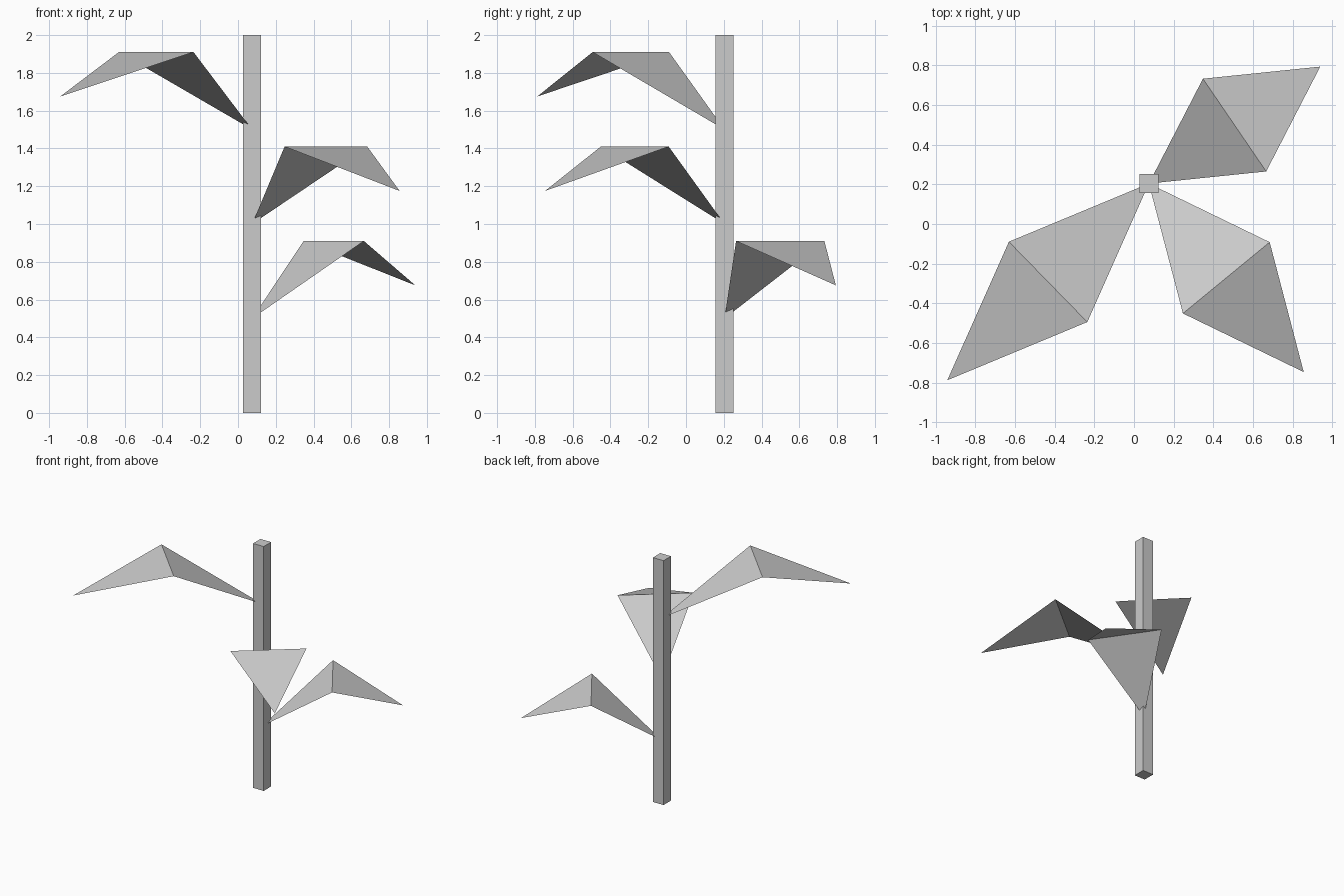
import bpy
from math import radians
from mathutils import Matrix, Vector

cube = bpy.data.objects.get("Cube")
if cube:
    bpy.data.objects.remove(cube, do_unlink=True)

grey = bpy.data.materials.new("light_grey")
grey.use_nodes = True
grey.diffuse_color = (0.6, 0.6, 0.6, 1)
grey.node_tree.nodes["Principled BSDF"].inputs["Base Color"].default_value = (0.6, 0.6, 0.6, 1)

CENTRE = Vector((0.075, 0.204, 0))
HALF_WIDTH = 0.283

# Square stem
bpy.ops.mesh.primitive_cube_add(size=1, location=CENTRE + Vector((0, 0, 1)))
stem = bpy.context.object
stem.name = "stem"
stem.scale = (0.096, 0.096, 2)
stem.data.materials.append(grey)


def add_leaf(name, height, angle, reach):
    """Thin diamond leaf, rising to a fold and drooping to its tip."""
    verts = [(0, 0, 0), (reach, -HALF_WIDTH, 0.41),
             (reach, HALF_WIDTH, 0.41), (2 * reach, 0, 0.175)]
    mesh = bpy.data.meshes.new(name)
    mesh.from_pydata(verts, [], [(0, 1, 2), (1, 3, 2)])
    mesh.materials.append(grey)
    leaf = bpy.data.objects.new(name, mesh)
    leaf.matrix_world = (Matrix.Translation(CENTRE + Vector((0, 0, height)))
                         @ Matrix.Rotation(radians(angle), 4, "Z"))
    bpy.context.collection.objects.link(leaf)


# Leaves spiralling up the stem
add_leaf("lower_leaf", 0.5, 34.3, 0.523)
add_leaf("middle_leaf", 1.0, 309.4, 0.615)
add_leaf("upper_leaf", 1.5, 224.3, 0.71)
